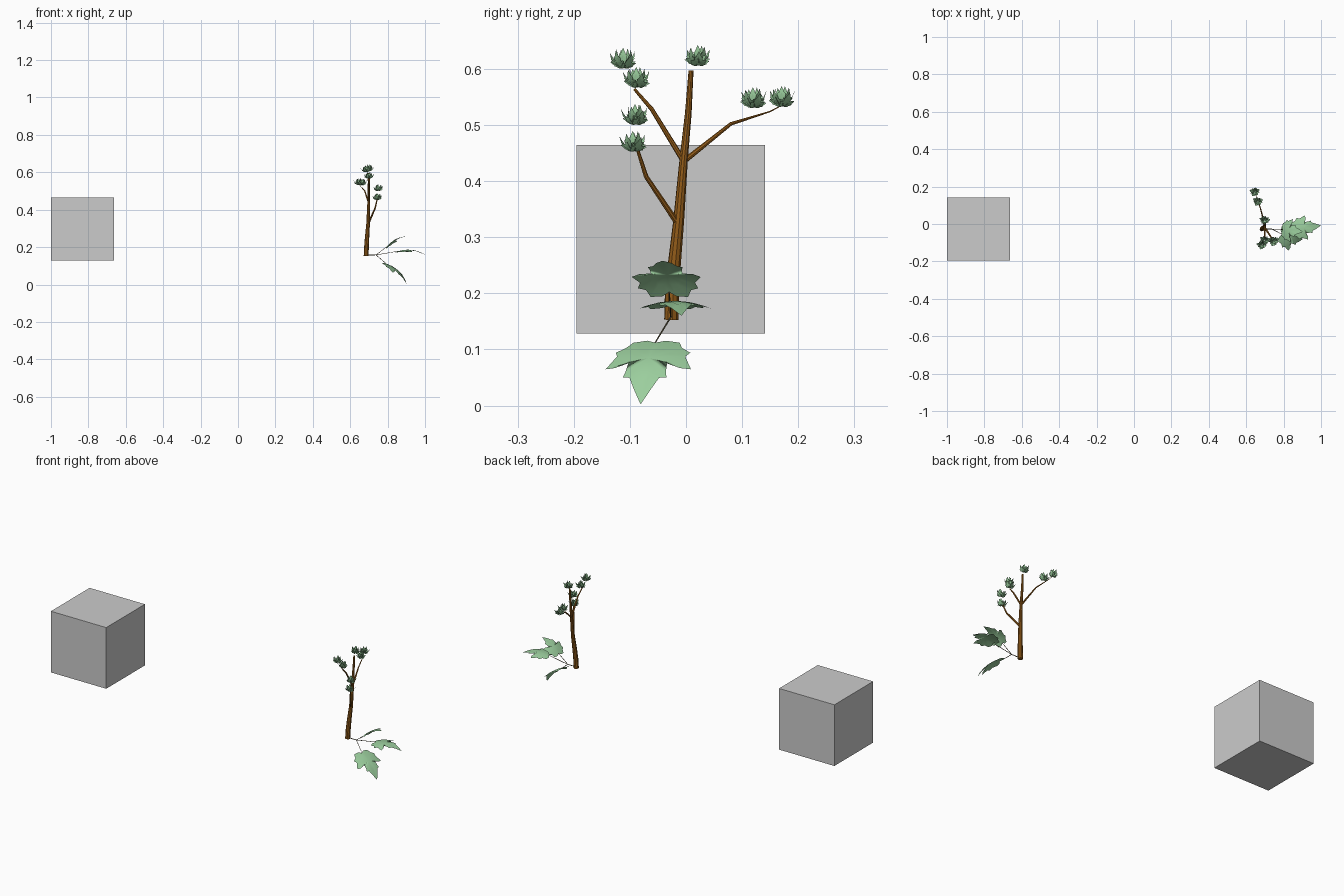
import bpy, bmesh, math, random
from mathutils import Vector

if "Cube" in bpy.data.objects:
    bpy.data.objects.remove(bpy.data.objects["Cube"])

random.seed(4)

def material(name, rgb):
    m = bpy.data.materials.new(name)
    m.diffuse_color = (*rgb, 1)
    m.use_nodes = True
    m.node_tree.nodes["Principled BSDF"].inputs["Base Color"].default_value = m.diffuse_color
    return m

BARK = material("bark", (0.30, 0.11, 0.01))
STALK = material("stalk", (0.16, 0.14, 0.08))
LEAF = material("leaf_green", (0.33, 0.62, 0.34))

# Half outline of a lobed leaf: (along the axis, sideways)
HALF = [(0, 0), (-.07, .12), (-.05, .30), (.08, .36), (.15, .48), (.25, .44),
        (.45, .55), (.47, .42), (.42, .25), (.56, .26), (.64, .28), (.66, .19),
        (.80, .12), (1, 0)]
OUTLINE = HALF + [(u, -v) for u, v in HALF[-2:0:-1]]

def tube(name, points, mat, res=2):
    """Tapered tube through (x, y, z, radius) points."""
    cu = bpy.data.curves.new(name, 'CURVE')
    cu.dimensions = '3D'
    cu.bevel_depth = 1
    cu.bevel_resolution = res
    cu.use_fill_caps = True
    sp = cu.splines.new('POLY')
    sp.points.add(len(points) - 1)
    for p, (x, y, z, r) in zip(sp.points, points):
        p.co = (x, y, z, 1)
        p.radius = r
    sp.use_smooth = False
    cu.materials.append(mat)
    ob = bpy.data.objects.new(name, cu)
    bpy.context.collection.objects.link(ob)

def add_leaf(bm, base, tip, up, arch=.12, cup=.35, width=1.0):
    """Arched leaf from base to tip; up is the rough facing direction."""
    base, axis = Vector(base), Vector(tip) - Vector(base)
    size = axis.length
    side = Vector(up).cross(axis).normalized()
    normal = axis.normalized().cross(side)
    def vert(u, v):
        h = arch * 4 * u * (1 - u) - cup * v * v
        return bm.verts.new(base + axis * u + side * (v * size * width) + normal * (h * size))
    centre = vert(.35, 0)
    inner = [vert(.35 + (u - .35) * .5, v * .5) for u, v in OUTLINE]
    outer = [vert(u, v) for u, v in OUTLINE]
    n = len(OUTLINE)
    for i in range(n):
        j = (i + 1) % n
        bm.faces.new((centre, inner[j], inner[i]))
        bm.faces.new((inner[i], inner[j], outer[j], outer[i]))

def finish(name, bm, mat=None, smooth=False):
    me = bpy.data.meshes.new(name)
    for f in bm.faces:
        f.smooth = smooth
    bm.to_mesh(me)
    bm.free()
    if mat:
        me.materials.append(mat)
    ob = bpy.data.objects.new(name, me)
    bpy.context.collection.objects.link(ob)
    return ob

# Plain cube
bm = bmesh.new()
bmesh.ops.create_cube(bm, size=.336)
finish("cube", bm).location = (-.832, -.0275, .2965)

# Trunk and branches
tube("trunk", [(.685, -.026, .153, .013), (.687, -.025, .20, .0128), (.690, -.021, .25, .0118),
               (.696, -.013, .33, .0098), (.699, -.004, .44, .0075),
               (.699, .004, .52, .006), (.70, .009, .597, .0045)], BARK, 3)
tube("lower_branch", [(.696, -.014, .323, .0055), (.733, -.071, .408, .0042),
                      (.744, -.086, .455, .003)], BARK)
tube("upper_branch", [(.699, -.004, .435, .005), (.70, -.061, .528, .0038),
                      (.695, -.092, .564, .0025)], BARK)
tube("long_branch", [(.699, -.004, .435, .005), (.677, .08, .502, .0032),
                     (.655, .15, .524, .0012), (.65, .165, .532, .001)], BARK)

# Leaf tufts along the branches
TUFTS = [(.745, -.094, .467), (.750, -.091, .515), (.700, -.088, .581), (.685, -.112, .615),
         (.700, .021, .620), (.663, .120, .545), (.647, .171, .547)]
for k, c in enumerate(TUFTS):
    bm = bmesh.new()
    c = Vector(c)
    root = c - Vector((0, 0, .019))
    for i in range(10):
        a = i * 2.4 + random.uniform(-.3, .3)
        lean = .15 + .075 * i
        d = Vector((math.cos(a) * math.sin(lean), math.sin(a) * math.sin(lean), math.cos(lean)))
        start = root + d * .008
        up = Vector((-math.cos(a), -math.sin(a), .6))
        add_leaf(bm, start, start + d * .034, up, arch=-.08, cup=.2, width=.8)
    finish(f"leaf_tuft_{k + 1}", bm, LEAF)

# Sprig of three large leaves at the foot of the trunk
HUB = (.738, -.027, .158)
tube("sprig_stem", [(.690, -.027, .158, .002), (*HUB, .0018)], STALK, 1)
BIG = [((.795, -.030, .202), (.903, -.042, .258), .92),
       ((.855, -.027, .178), (1.0, -.008, .160), .80),
       ((.792, -.055, .112), (.902, -.081, .002), .90)]
for k, (base, tip, width) in enumerate(BIG):
    tube(f"leaf_stalk_{k + 1}", [(*HUB, .0016), (*base, .0012)], STALK, 1)
    bm = bmesh.new()
    add_leaf(bm, base, tip, (0, 0, 1), arch=.11, cup=.3, width=width)
    finish(f"big_leaf_{k + 1}", bm, LEAF, True)
